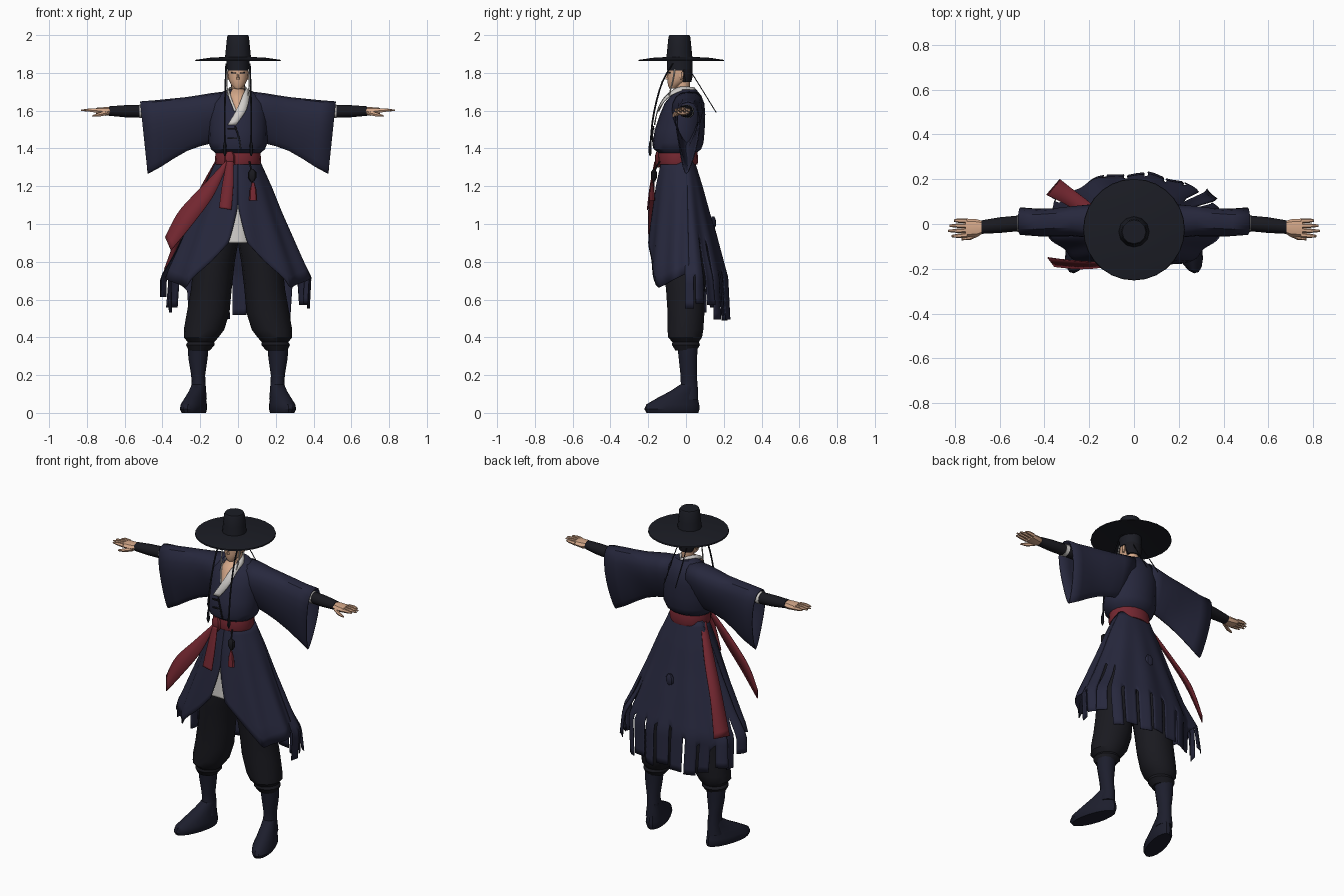
import bpy, bmesh, math, random
from mathutils import Vector

random.seed(4)
if "Cube" in bpy.data.objects:
    bpy.data.objects.remove(bpy.data.objects["Cube"])
parts = []


def material(name, r, g, b):
    mat = bpy.data.materials.new(name)
    mat.use_nodes = True
    mat.diffuse_color = (r, g, b, 1)
    shader = mat.node_tree.nodes["Principled BSDF"]
    shader.inputs["Base Color"].default_value = (r, g, b, 1)
    shader.inputs["Roughness"].default_value = 0.9
    return mat


navy = material("navy cloth", .02, .021, .047)
black = material("black cloth", .01, .01, .014)
hat_black = material("hat black", .011, .012, .018)
boot_blue = material("boot leather", .012, .013, .026)
red = material("sash red", .18, .021, .031)
skin_tone = material("skin", .66, .39, .25)
white = material("off white cloth", .62, .6, .58)


def finish(name, bm, mat, mirror=False, thick=0):
    bmesh.ops.recalc_face_normals(bm, faces=bm.faces)
    mesh = bpy.data.meshes.new(name)
    bm.to_mesh(mesh)
    bm.free()
    mesh.materials.append(mat)
    obj = bpy.data.objects.new(name, mesh)
    bpy.context.collection.objects.link(obj)
    if thick:
        solid = obj.modifiers.new("thickness", 'SOLIDIFY')
        solid.thickness, solid.offset = thick, 0
    if mirror:
        obj.modifiers.new("mirror", 'MIRROR').use_mirror_merge = False
    parts.append(obj)
    return obj


def skin(name, rings, mat, mirror=False, cap=True, thick=0):
    """Joins closed rings of points into one surface."""
    bm = bmesh.new()
    loops = [[bm.verts.new(p) for p in ring] for ring in rings]
    for low, high in zip(loops, loops[1:]):
        for i in range(len(low)):
            j = (i + 1) % len(low)
            bm.faces.new((low[i], low[j], high[j], high[i]))
    if cap:
        bm.faces.new(loops[0])
        bm.faces.new(loops[-1])
    return finish(name, bm, mat, mirror, thick)


def loft(name, rows, mat, sides=16, mirror=False, turn=0):
    """Stacks level ellipses given as x, y, z, half width, half depth."""
    rings = []
    for x, y, z, rx, ry in rows:
        ring = []
        for i in range(sides):
            t = math.tau * i / sides
            u, v = rx * math.cos(t), ry * math.sin(t)
            ring.append((x + u * math.cos(turn) - v * math.sin(turn),
                         y + u * math.sin(turn) + v * math.cos(turn), z))
        rings.append(ring)
    return skin(name, rings, mat, mirror)


def limb(name, rows, mat, sides=8):
    """Mirrored sideways limb through rows of x, y, z, half depth, half height."""
    rings = [[(x, y + ry * math.cos(math.tau * i / sides), z + rz * math.sin(math.tau * i / sides))
              for i in range(sides)] for x, y, z, ry, rz in rows]
    return skin(name, rings, mat, mirror=True)


def sheet(name, point, columns, rows, mat, mirror=False, torn=lambda i, j: False):
    """Thin cloth from a point function, leaving out the torn cells."""
    bm = bmesh.new()
    grid = [[bm.verts.new(point(i / columns, j / rows)) for j in range(rows + 1)] for i in range(columns + 1)]
    for i in range(columns):
        for j in range(rows):
            if not torn(i, j):
                bm.faces.new((grid[i][j], grid[i + 1][j], grid[i + 1][j + 1], grid[i][j + 1]))
    return finish(name, bm, mat, mirror, .005)


def along(points, t):
    """Smooth position on a path, t from 0 to 1."""
    p = [Vector(q) for q in points]
    s = t * (len(p) - 1)
    k = min(int(s), len(p) - 2)
    f = s - k
    a, b, c, d = p[max(k - 1, 0)], p[k], p[k + 1], p[min(k + 2, len(p) - 1)]
    return b + (c - a) * (f / 2) + (a * 2 - b * 5 + c * 4 - d) * (f * f / 2) + (b * 3 - a - c * 3 + d) * (f ** 3 / 2)


def ribbon(name, edge_a, edge_b, mat):
    return sheet(name, lambda u, v: along(edge_a, v).lerp(along(edge_b, v), u), 2, 14, mat)


def cord(name, points, radius, mat, mirror=False):
    rings = [[along(points, k / 10) + Vector((math.cos(t), math.sin(t), 0)) * radius
              for t in (0, math.tau / 5, math.tau * .4, math.tau * .6, math.tau * .8)] for k in range(11)]
    return skin(name, rings, mat, mirror)


def table(z, rows):
    """Reads rows sorted by falling first value, blending between neighbours."""
    for low, high in zip(rows, rows[1:]):
        if z >= high[0]:
            f = min(1, max(0, (low[0] - z) / (low[0] - high[0])))
            return [a + (b - a) * f for a, b in zip(low[1:], high[1:])]
    return rows[-1][1:]


# Hat
loft("hat_brim", [(0, -.025, z, r, r) for r, z in
     ((.06, 1.885), (.15, 1.88), (.225, 1.869), (.227, 1.862), (.15, 1.87), (.06, 1.872))], hat_black, 28)
loft("hat_crown", [(0, -.035, z, r, r) for r, z in ((.07, 1.87), (.064, 1.93), (.058, 1.99), (.053, 2))], hat_black, 12)
cord("hat_cords", [(.062, -.07, 1.85), (.066, -.13, 1.74), (.07, -.175, 1.56), (.07, -.19, 1.38)], .005, hat_black, True)
loft("cord_ends", [(.07, -.19, z, r, r) for z, r in ((1.36, .003), (1.38, .01), (1.42, .008), (1.44, .003))], hat_black, 6, True)
cord("headband_ties", [(.03, .03, 1.8), (.035, .08, 1.72), (.04, .16, 1.59)], .003, hat_black, True)

# Head and neck
loft("head", [(0, -.07, 1.717, .018, .018), (0, -.06, 1.735, .036, .036), (0, -.042, 1.765, .05, .056),
              (0, -.035, 1.8, .055, .064), (0, -.033, 1.87, .055, .064)], skin_tone)
loft("neck", [(0, -.035, 1.64, .04, .045), (0, -.02, 1.69, .036, .04), (0, -.015, 1.77, .034, .036)], skin_tone, 12)
ribbon("chest", [(-.03, -.05, 1.715), (-.04, -.1, 1.675), (-.008, -.146, 1.6)],
       [(.03, -.05, 1.715), (.04, -.1, 1.675), (.02, -.146, 1.6)], skin_tone)
loft("nose", [(0, -.097, 1.766, .008, .013), (0, -.096, 1.772, .008, .013), (0, -.092, 1.805, .004, .008)], skin_tone, 6)
loft("ears", [(.055, -.025, z, .007, r) for z, r in ((1.765, .006), (1.785, .013), (1.805, .012))], skin_tone, 6, True)
loft("headband", [(0, -.033, 1.812, .059, .068), (0, -.033, 1.88, .061, .069)], hat_black)
loft("back_hair", [(0, 0, 1.752, .042, .028), (0, -.007, 1.78, .052, .042), (0, -.012, 1.82, .056, .047)], black, 12)
ribbon("eye_left", [(.012, -.098, 1.802), (.036, -.085, 1.804)], [(.012, -.098, 1.796), (.036, -.085, 1.797)], black)
ribbon("eye_right", [(-.012, -.098, 1.802), (-.036, -.085, 1.804)], [(-.012, -.098, 1.796), (-.036, -.085, 1.797)], black)
cord("side_locks", [(.056, -.06, 1.82), (.06, -.07, 1.76), (.054, -.09, 1.68)], .004, white, True)

# Jacket body and collar
loft("jacket", [(0, -.045, 1.37, .112, .09), (0, -.045, 1.395, .142, .125), (0, -.042, 1.43, .156, .135),
                (0, -.033, 1.5, .154, .132), (0, -.018, 1.58, .155, .12), (0, -.008, 1.64, .148, .105),
                (0, 0, 1.68, .115, .08), (0, .005, 1.712, .06, .05)], navy, 20)
ribbon("collar_over",
       [(-.055, -.165, 1.525), (-.005, -.148, 1.61), (.024, -.105, 1.68), (.042, -.035, 1.725), (0, .045, 1.722)],
       [(-.01, -.168, 1.525), (.042, -.148, 1.6), (.06, -.095, 1.67), (.058, -.02, 1.705), (0, .056, 1.703)], white)
ribbon("collar_under",
       [(0, .045, 1.722), (-.044, -.035, 1.722), (-.038, -.105, 1.675), (-.008, -.147, 1.6)],
       [(0, .056, 1.703), (-.056, -.02, 1.705), (-.047, -.1, 1.668), (-.02, -.145, 1.595)], white)
ribbon("jacket_front_edge",
       [(-.02, -.17, 1.52), (.0, -.177, 1.46), (.01, -.172, 1.4)], [(-.012, -.172, 1.52), (.008, -.178, 1.46), (.018, -.172, 1.4)], black)
for height in (1.45, 1.5):
    loft("jacket_tie", [(-.03, -.173, height, .025, .005), (-.03, -.173, height + .007, .025, .005)], black, 8)


# Wide hanging sleeves
def sleeve_ring(x, top, bottom, depth, slant):
    ring = []
    for i in range(20):
        t = math.tau * i / 20
        h = (math.sin(t) + 1) / 2
        side = math.copysign(abs(math.cos(t)) ** .75, math.cos(t))
        y = .003 + .01 * h + depth * side * (.22 + .78 * h ** .7)
        ring.append((x - slant * (1 - h), y + .004 * math.sin(x * 60 + 4 * h), bottom + (top - bottom) * h))
    return ring


sleeve_rows = [(.06, 1.7, 1.47, .1, 0), (.14, 1.69, 1.43, .1, 0), (.2, 1.68, 1.415, .092, 0),
               (.28, 1.668, 1.39, .082, .01), (.36, 1.66, 1.35, .077, .02), (.44, 1.652, 1.305, .076, .03),
               (.518, 1.646, 1.268, .076, .04)]
skin("sleeves", [sleeve_ring(*r) for r in sleeve_rows], navy, True, False, .006)
limb("inner_cuffs", [(.5, .004, 1.597, .038, .036), (.521, .002, 1.597, .038, .036)], white, 12)

# Forearms and hands
limb("forearm_wraps", [(.4, .01, 1.595, .034, .034), (.525, .002, 1.597, .035, .034), (.6, -.005, 1.597, .035, .032),
                       (.682, -.014, 1.598, .03, .025)], black, 12)
limb("palms", [(.67, -.015, 1.598, .026, .021), (.7, -.017, 1.596, .038, .023), (.752, -.018, 1.598, .042, .017)], skin_tone)
for shift, tip in ((.014, .805), (-.007, .825), (-.028, .83), (-.049, .815)):
    limb("fingers", [(.745, shift, 1.6, .011, .013), (.785, shift * 1.08, 1.603, .01, .01), (tip, shift * 1.1, 1.602, .005, .004)], skin_tone, 6)
limb("thumbs", [(.69, -.038, 1.59, .015, .014), (.73, -.06, 1.58, .011, .012), (.77, -.068, 1.572, .005, .005)], skin_tone, 6)

# Coat skirt: level, half width, front depth, back depth
skirt = [(1.345, .108, .125, .04), (1.2, .175, .155, .085), (1.05, .235, .175, .125), (.9, .3, .193, .168),
         (.72, .38, .21, .215), (.48, .355, .2, .222)]


def coat_point(angle, z, flare=1):
    width, front, back = table(z, skirt)
    fold = flare * (1 + .03 * math.sin(angle * 11) * min(1, (1.34 - z) * 2.5))
    y = -math.cos(angle) * (front if math.cos(angle) > 0 else back)
    return width * math.sin(angle) * fold, y * fold, z


def front_panel(u, v):
    hem = table(1 - u, [(1, .9), (.66, .66), (.4, .69), (0, .745)])[0]
    z = 1.345 + (hem - 1.345) * v
    start = max(0, 1.1 - z) * .8
    return coat_point(start + (1.65 - start) * u, z, 1.01)


sheet("front_panels", front_panel, 22, 12, navy, True)

# Back of the coat, torn into strips of six columns with slits between
strips = []
for k in range(13):
    middle = abs(k - 6) < 4
    strips.append((random.uniform(.485, .525) if middle else random.uniform(.53, .63),
                   random.uniform(0, .1) if middle else random.uniform(.1, .6),
                   random.randint(13, 20)))


def back_panel(u, v):
    hem, flare, _ = strips[min(12, round(u * 78) // 6)]
    z = 1.345 + (hem - 1.345) * v
    return coat_point(1.55 + (math.tau - 3.1) * u, z, 1 + flare * max(0, .85 - z))


sheet("back_panel", back_panel, 78, 24, navy,
      torn=lambda i, j: i % 6 == 5 and i < 77 and j >= strips[i // 6][2])
loft("back_knot", [(.01, .143, z, r, r * .6) for z, r in ((.97, .01), (.99, .025), (1.02, .025), (1.04, .012))], navy, 8)
ribbon("under_robe", [(-.075, -.15, 1.15), (-.085, -.165, .9)], [(.07, -.15, 1.15), (.07, -.165, .9)], white)

# Sash, knot and tails
loft("sash", [(0, -.042, z, .112 + g, .096 + g) for z, g in ((1.315, .006), (1.33, .01), (1.37, .008), (1.393, .004))], red, 20)
loft("sash_knot", [(-.045, -.147, z, r, r * .6) for z, r in ((1.3, .014), (1.32, .028), (1.36, .03), (1.385, .016))], red, 8)
ribbon("sash_tail_front", [(-.06, -.16, 1.33), (-.085, -.18, 1.2), (-.1, -.2, 1.085)],
       [(-.025, -.165, 1.33), (-.025, -.19, 1.2), (-.035, -.205, 1.075)], red)
ribbon("sash_tail_long", [(-.06, -.16, 1.34), (-.17, -.17, 1.22), (-.31, -.16, 1.07), (-.385, -.15, .93)],
       [(-.06, -.16, 1.3), (-.13, -.19, 1.15), (-.24, -.2, 1.0), (-.355, -.19, .86)], red)
ribbon("sash_tail_back", [(-.115, -.03, 1.34), (-.21, .03, 1.17), (-.31, .09, .97), (-.39, .13, .76)],
       [(-.11, .01, 1.32), (-.19, .09, 1.14), (-.28, .16, .95), (-.33, .2, .75)], red)

# Hanging ornament with tassel
cord("ornament_cord", [(.06, -.14, 1.33), (.07, -.165, 1.28), (.075, -.175, 1.2)], .005, black)
loft("ornament", [(.075, -.17, z, r, r * .7) for z, r in ((1.225, .01), (1.245, .022), (1.275, .022), (1.29, .008))], black, 8)
loft("tassel", [(.08, -.18, z, r, r * .7) for z, r in ((1.125, .022), (1.18, .018), (1.22, .007))], red, 8)

# Baggy trousers gathered below the knee
loft("trousers", [(.06, -.03, 1.25, .07, .08), (.09, -.01, .95, .1, .13), (.125, -.005, .8, .108, .12),
                  (.142, -.003, .65, .108, .105), (.158, 0, .53, .113, .1), (.18, -.003, .44, .107, .097),
                  (.195, -.005, .4, .092, .092), (.196, -.002, .375, .07, .072), (.2, 0, .36, .076, .076),
                  (.205, 0, .33, .056, .058)], black, 14, True)

# Boots with toes turned out
loft("boot_shafts", [(.21, .008, .355, .055, .055), (.212, .01, .29, .051, .05), (.211, .014, .2, .037, .044),
                     (.207, .018, .13, .037, .046), (.21, .008, .07, .045, .058)], boot_blue, 14, True)
loft("boot_feet", [(.234, -.072, 0, .052, .142), (.236, -.074, .02, .06, .152), (.234, -.07, .045, .058, .145),
                   (.226, -.044, .08, .048, .11), (.216, -.012, .115, .041, .074), (.208, .014, .15, .036, .046)],
     boot_blue, 18, True, .29)

# Smooth soft surfaces while keeping hard edges
for obj in parts:
    obj.select_set(True)
bpy.context.view_layer.objects.active = parts[0]
bpy.ops.object.shade_smooth_by_angle(angle=math.radians(35))
